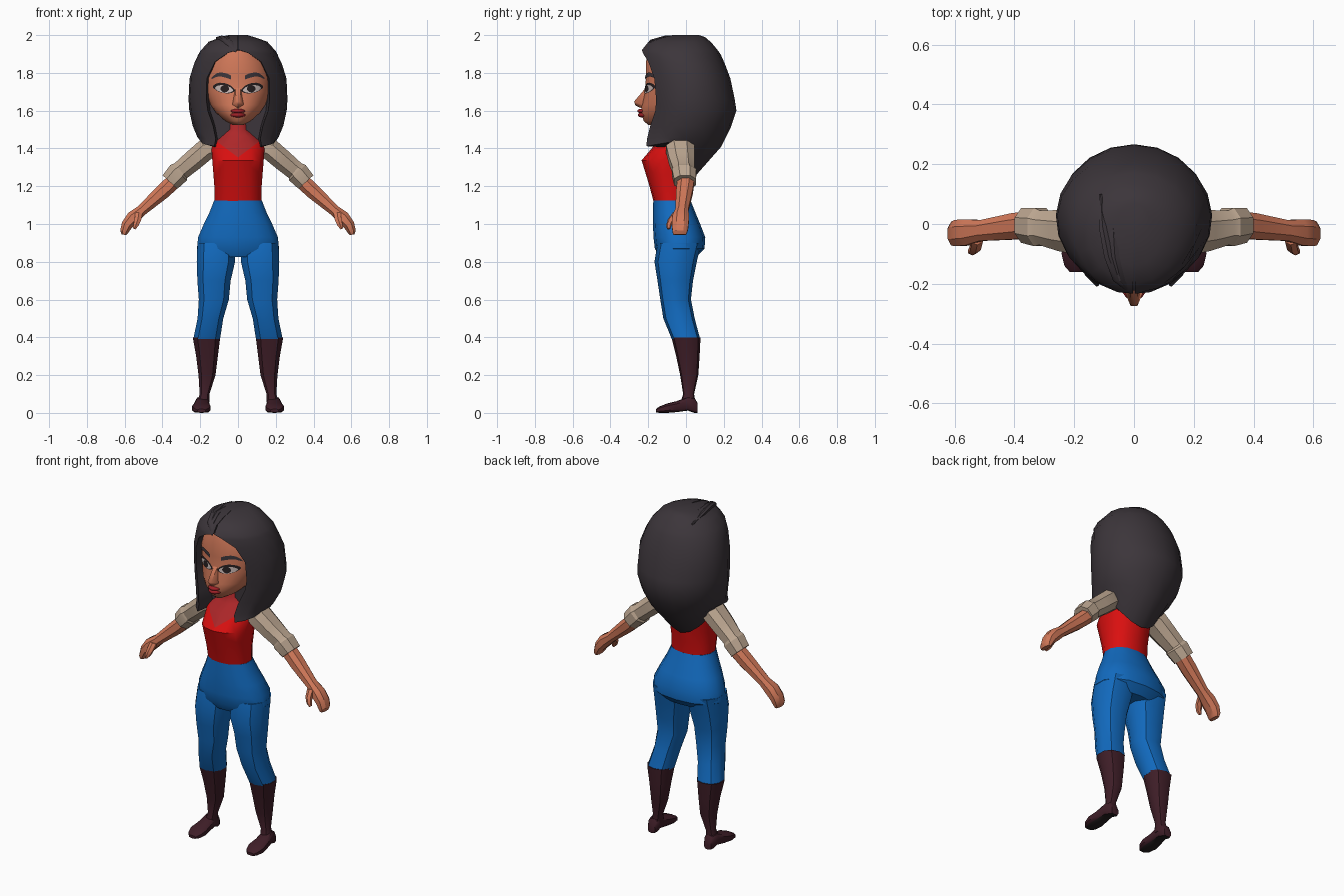
import bpy, bmesh, math
from mathutils import Vector

if "Cube" in bpy.data.objects:
    bpy.data.objects.remove(bpy.data.objects["Cube"])


def mat(name, r, g, b):
    m = bpy.data.materials.new(name)
    m.diffuse_color = (r, g, b, 1)
    m.use_nodes = True
    m.node_tree.nodes["Principled BSDF"].inputs["Base Color"].default_value = m.diffuse_color
    return m


SKIN = mat("skin", 0.64, 0.19, 0.10)
HAIR = mat("dark_hair", 0.045, 0.036, 0.043)
RED = mat("vest_red", 0.70, 0.005, 0.005)
SHIRT = mat("shirt_red", 0.42, 0.02, 0.022)
BLUE = mat("denim_blue", 0.006, 0.145, 0.52)
CLOTH = mat("sleeve_beige", 0.50, 0.38, 0.28)
BOOT = mat("boot_maroon", 0.05, 0.013, 0.021)
LIP = mat("lip_red", 0.34, 0.015, 0.02)
WHITE = mat("eye_white", 0.60, 0.50, 0.48)
DARK = mat("eye_dark", 0.02, 0.014, 0.015)


def finish(name, bm, mats, mirror=False, angle=38, fix=True):
    if fix:
        bmesh.ops.recalc_face_normals(bm, faces=bm.faces)
    me = bpy.data.meshes.new(name)
    bm.to_mesh(me)
    bm.free()
    for m in mats:
        me.materials.append(m)
    ob = bpy.data.objects.new(name, me)
    bpy.context.collection.objects.link(ob)
    bpy.ops.object.select_all(action='DESELECT')
    ob.select_set(True)
    bpy.context.view_layer.objects.active = ob
    bpy.ops.object.shade_smooth_by_angle(angle=math.radians(angle))
    if mirror:
        ob.modifiers.new("mirror", 'MIRROR')
    return ob


def loft(rings):
    """Skin a list of closed rings and cap both ends."""
    bm = bmesh.new()
    vs = [[bm.verts.new(p) for p in r] for r in rings]
    n = len(rings[0])
    for a, b in zip(vs, vs[1:]):
        for i in range(n):
            j = (i + 1) % n
            bm.faces.new((a[i], a[j], b[j], b[i]))
    bm.faces.new(vs[0])
    bm.faces.new(vs[-1])
    return bm


def ring(c, u, v, n=10, e=0.88):
    """Rounded ring about c with half axes u and v."""
    out = []
    for k in range(n):
        a = 2 * math.pi * (k + 0.5) / n
        s, t = math.cos(a), math.sin(a)
        out.append(Vector(c) + Vector(u) * math.copysign(abs(s) ** e, s)
                   + Vector(v) * math.copysign(abs(t) ** e, t))
    return out


def body(rows, n=14, e=0.88):
    """Centred rings from rows of height, half width, front y, back y."""
    return loft([ring((0, (f + b) / 2, z), (w, 0, 0), (0, (b - f) / 2, 0), n, e)
                 for z, w, f, b in rows])


def leg_loft(rows, n=10):
    return loft([ring((x, y, z), (rx, 0, 0), (0, ry, 0), n) for x, y, z, rx, ry in rows])


def arm_loft(rows, n=8):
    """Rings across a path, rows of x, y, z, radius, half depth."""
    rings = []
    for i, (x, y, z, r, ry) in enumerate(rows):
        p, q = rows[max(i - 1, 0)], rows[min(i + 1, len(rows) - 1)]
        d = Vector((q[0] - p[0], 0, q[2] - p[2])).normalized()
        rings.append(ring((x, y, z), Vector((-d.z, 0, d.x)) * r, (0, ry, 0), n))
    return loft(rings)


# Trousers: pelvis and legs
finish("trouser_hips", body([
    (1.125, .129, -.173, .024), (1.06, .155, -.175, .05), (1.0, .185, -.175, .075),
    (.93, .216, -.172, .102), (.87, .222, -.165, .098), (.825, .18, -.14, .055)]), [BLUE])
finish("trouser_leg", leg_loft([
    (.113, -.035, .90, .106, .115), (.117, -.055, .80, .106, .112), (.127, -.057, .70, .092, .094),
    (.128, -.055, .60, .083, .081), (.146, -.037, .50, .071, .083), (.166, 0, .39, .074, .075)]),
    [BLUE], mirror=True)

# Boots: shaft and foot with a dark sole
finish("boot_shaft", leg_loft([
    (.167, 0, .40, .076, .077), (.164, .01, .30, .060, .062), (.164, .017, .20, .047, .048),
    (.177, .014, .10, .027, .029), (.187, .008, .04, .036, .042)]), [BOOT], mirror=True)
foot = loft([ring((x, y, (lo + hi) / 2), (w, 0, 0), (0, 0, (hi - lo) / 2), 10, 0.6)
             for y, x, w, lo, hi in [
                 (.062, .188, .024, 0, .05), (.045, .188, .032, 0, .08), (.01, .19, .036, .012, .085),
                 (-.05, .193, .043, .004, .062), (-.10, .194, .05, 0, .05),
                 (-.14, .194, .04, 0, .034), (-.16, .194, .022, .003, .02)]])
bmesh.ops.recalc_face_normals(foot, faces=foot.faces)
for f in foot.faces:
    f.material_index = int(f.normal.z < -0.85)
finish("boot_foot", foot, [BOOT, DARK], mirror=True)

# Vest with the shirt showing inside a V neckline
vest = body([(1.115, .127, -.171, .023), (1.2, .128, -.193, .03), (1.337, .139, -.235, .056),
             (1.42, .145, -.165, .06), (1.465, .10, -.125, .05), (1.50, .058, -.11, .03),
             (1.57, .05, -.11, .02)])
for s in (1, -1):
    bmesh.ops.bisect_plane(vest, geom=vest.verts[:] + vest.edges[:] + vest.faces[:],
                           plane_co=(0, 0, 1.353), plane_no=(0.75 * s, 0, -1))
for f in vest.faces:
    c = f.calc_center_median()
    f.material_index = int(c.z - 1.353 > 0.75 * abs(c.x) and c.y < -.03)
finish("vest", vest, [RED, SHIRT])

# Arms: rolled sleeve, forearm with hand, thumb
finish("sleeve", arm_loft([
    (.10, -.03, 1.415, .045, .06), (.17, -.03, 1.395, .062, .08), (.24, -.022, 1.335, .059, .073),
    (.303, -.012, 1.282, .055, .062), (.314, -.01, 1.272, .064, .069), (.36, -.005, 1.222, .057, .062)]),
    [CLOTH], mirror=True, angle=30)
finish("forearm_and_hand", arm_loft([
    (.33, 0, 1.235, .044, .048), (.40, -.008, 1.17, .043, .047), (.51, -.022, 1.072, .031, .037),
    (.555, -.028, 1.035, .038, .047), (.588, -.03, .995, .032, .047), (.602, -.032, .96, .024, .043),
    (.603, -.033, .943, .014, .036)]), [SKIN], mirror=True, angle=30)
finish("thumb", arm_loft([
    (.525, -.05, 1.06, .022, .02), (.53, -.078, 1.025, .02, .018), (.54, -.09, .995, .016, .015),
    (.55, -.092, .975, .008, .009)], 6), [SKIN], mirror=True)

# Head
HEAD = [(1.525, .03, -.20, -.08), (1.545, .068, -.225, 0), (1.59, .118, -.238, .06),
        (1.63, .145, -.235, .08), (1.70, .170, -.217, .1), (1.78, .175, -.213, .1),
        (1.86, .158, -.213, .1), (1.92, .11, -.195, .08)]
finish("head", body(HEAD, 28, 1.0), [SKIN], angle=50)


def face_y(x, z):
    """Front surface of the head at x, z."""
    for a, b in zip(HEAD, HEAD[1:]):
        if a[0] <= z <= b[0]:
            t = (z - a[0]) / (b[0] - a[0])
            w, f, k = (p + (q - p) * t for p, q in zip(a[1:], b[1:]))
            return (f + k) / 2 - (k - f) / 2 * math.sqrt(max(0, 1 - (x / w) ** 2))
    return -.2


def plate(name, cols, m, off, mirror=True):
    """Thin patch on the face from columns of x, low z, high z."""
    bm = bmesh.new()
    vs = [[bm.verts.new((x, face_y(x, z) - off, z)) for z in (lo, (lo + hi) / 2, hi)]
          for x, lo, hi in cols]
    for a, b in zip(vs, vs[1:]):
        for i in (0, 1):
            bm.faces.new((a[i], b[i], b[i + 1], a[i + 1]))
    finish(name, bm, [m], mirror, fix=False)


def almond(cx, cz, w, lo, hi, tilt=0.0, n=8):
    cols = []
    for k in range(n + 1):
        t = -math.cos(math.pi * k / n)
        h = max(1 - t * t, .02) ** 0.6
        z = cz + tilt * t
        cols.append((cx + w * t, z - lo * h, z + hi * h))
    return cols


plate("eyelash", almond(.075, 1.716, .058, .023, .031, .010), DARK, .004)
plate("eye_white", almond(.074, 1.714, .048, .019, .021, .006), WHITE, .006)
plate("iris", almond(.070, 1.716, .023, .019, .020), DARK, .008)
plate("eyebrow", [(.036, 1.765, 1.785), (.06, 1.773, 1.797), (.09, 1.781, 1.803),
                  (.115, 1.779, 1.797), (.14, 1.766, 1.775)], HAIR, .006)

# Lips as two soft bulges, nose as a wedge
for name, z, h, y in (("upper_lip", 1.598, .011, -.238), ("lower_lip", 1.577, .013, -.235)):
    bm = bmesh.new()
    bmesh.ops.create_uvsphere(bm, u_segments=10, v_segments=6, radius=1)
    for v in bm.verts:
        v.co = (v.co.x * .043, y + v.co.y * .02 + .02 * v.co.x ** 2, z + v.co.z * h)
    finish(name, bm, [LIP], angle=60)
bm = bmesh.new()
nose = [bm.verts.new(p) for p in [(-.013, -.21, 1.725), (.013, -.21, 1.725), (.032, -.225, 1.63),
                                  (0, -.235, 1.612), (-.032, -.225, 1.63),
                                  (-.011, -.275, 1.648), (.011, -.275, 1.648), (0, -.268, 1.628)]]
for idx in ((0, 1, 6, 5), (1, 2, 6), (0, 5, 4), (2, 3, 7, 6), (3, 4, 5, 7), (5, 6, 7), (0, 4, 3, 2, 1)):
    bm.faces.new([nose[i] for i in idx])
finish("nose", bm, [SKIN], angle=60)

# Hair: shell open at the face; rows of z front, side, back, half width, y front, y back, half opening
rows = [(2.0, 2.0, 2.0, .05, -.07, .07, .003), (1.985, 1.985, 1.99, .10, -.14, .10, .003),
        (1.963, 1.965, 1.96, .155, -.20, .135, .003), (1.922, 1.915, 1.915, .20, -.233, .172, .003),
        (1.905, 1.895, 1.895, .213, -.236, .185, .055), (1.86, 1.85, 1.85, .232, -.235, .205, .122),
        (1.77, 1.77, 1.77, .257, -.225, .235, .165), (1.66, 1.66, 1.66, .262, -.212, .258, .168),
        (1.60, 1.60, 1.60, .258, -.212, .267, .160), (1.52, 1.52, 1.51, .24, -.23, .237, .132),
        (1.45, 1.46, 1.41, .215, -.245, .187, .118), (1.405, 1.435, 1.26, .195, -.25, .055, .125)]
rings, N = [], 16
for zf, zs, zb, w, yf, yb, xe in rows:
    a0, r = math.asin(xe / w), []
    for k in range(N + 1):
        a = a0 + (2 * math.pi - 2 * a0) * k / N
        c, yc = math.cos(a), min(.02, (yf + yb) / 2 + .02)
        y = yc - c * ((yc - yf) if c > 0 else (yb - yc))
        z = zs + ((zf - zs) * c if c > 0 else (zb - zs) * c * c)
        r.append((w * math.sin(a), y, z))
    yi = r[0][1] + .01 if xe < .01 else -.09
    rings.append(r + [(-xe * .92, yi, zf), (xe * .92, yi, zf)])
finish("hair", loft(rings), [HAIR], angle=40)

# Raised locks along the parting
for name, dx in (("parting_lock", 0), ("parting_lock_side", .035)):
    path = [(-.015, -.228, 1.915, .006), (-.055 + dx * .3, -.19, 1.962, .013),
            (-.085 + dx * .6, -.11, 1.985, .013), (-.105 + dx, -.01, 1.982, .011),
            (-.112 + dx, .10, 1.962, .004)]
    finish(name, loft([ring((x, y, z), (r * 1.3, 0, 0), (0, 0, r), 6) for x, y, z, r in path]), [HAIR])
